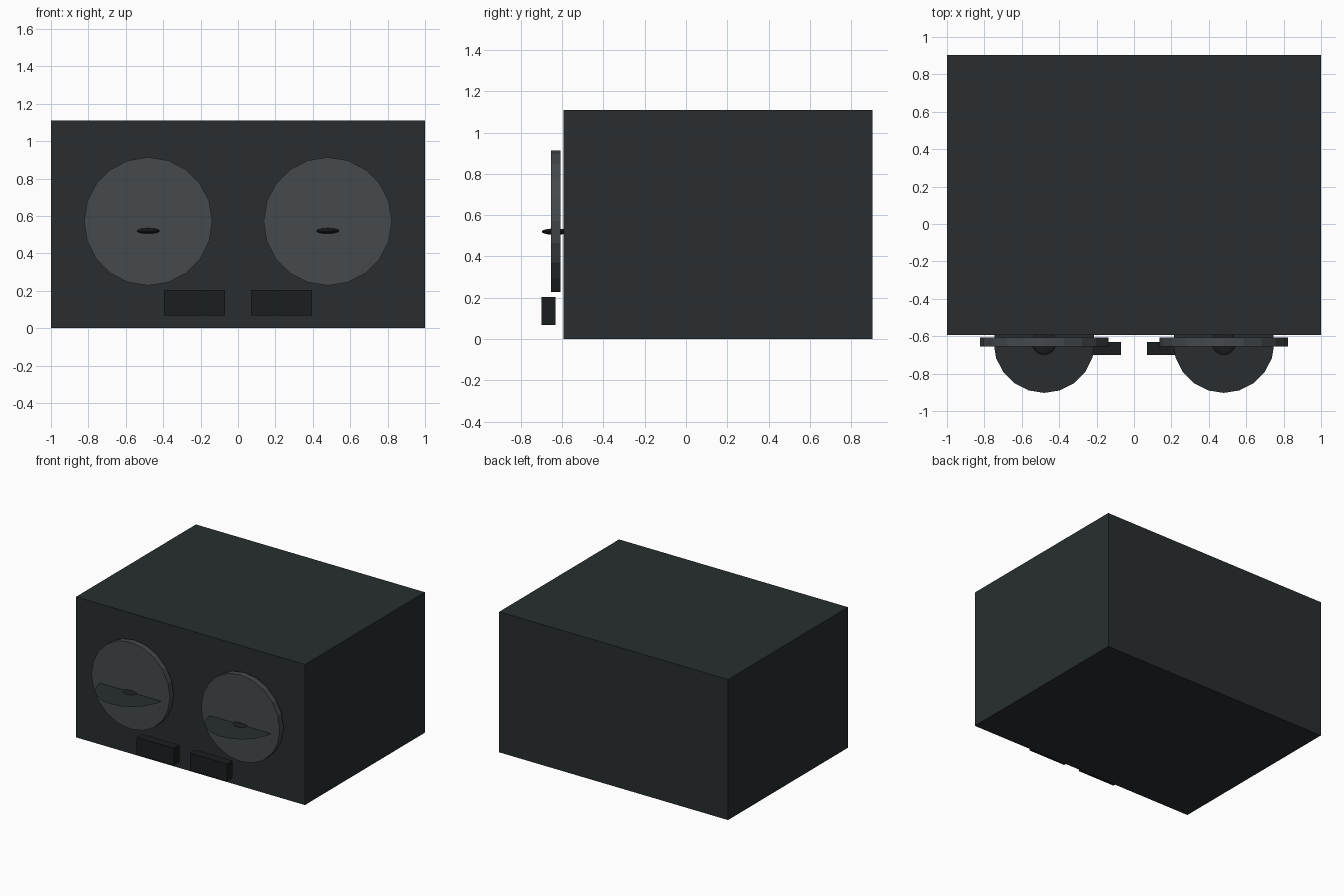
import bpy
from math import pi

if "Cube" in bpy.data.objects:
    bpy.data.objects.remove(bpy.data.objects["Cube"])


def paint(name, rgb):
    mat = bpy.data.materials.new(name)
    mat.diffuse_color = (*rgb, 1)
    mat.use_nodes = True
    mat.node_tree.nodes["Principled BSDF"].inputs["Base Color"].default_value = mat.diffuse_color
    return mat


casing = paint("casing_dark", (0.021, 0.027, 0.029))
plate = paint("plate_grey", (0.060, 0.067, 0.073))
trim = paint("trim_black", (0.011, 0.013, 0.014))


def finish(name, mat):
    obj = bpy.context.object
    obj.name = name
    obj.data.materials.append(mat)
    bpy.ops.object.transform_apply(location=False, rotation=True, scale=True)
    return obj


def box(name, lo, hi, mat):
    mid = [(a + b) / 2 for a, b in zip(lo, hi)]
    bpy.ops.mesh.primitive_cube_add(size=1, location=mid)
    bpy.context.object.scale = [b - a for a, b in zip(lo, hi)]
    return finish(name, mat)


# Main cabinet
box("cabinet", (-1, -0.593, 0), (1, 0.903, 1.11), casing)

for side, s in (("left", -1), ("right", 1)):
    x = s * 0.48

    # Round face plate standing just off the cabinet
    bpy.ops.mesh.primitive_cylinder_add(vertices=20, radius=0.343, depth=0.047,
                                        location=(x, -0.631, 0.571), rotation=(pi / 2, 0, 0))
    finish(side + "_round_plate", plate)

    # Paper-thin horizontal disc passing through the plate
    bpy.ops.mesh.primitive_circle_add(vertices=20, radius=0.271, fill_type='NGON',
                                      location=(x, -0.632, 0.52))
    finish(side + "_thin_fin", casing)

    # Flattened hub at the middle of the fin
    bpy.ops.mesh.primitive_uv_sphere_add(segments=20, ring_count=10, radius=0.064,
                                         location=(x, -0.635, 0.52))
    bpy.context.object.scale.z = 0.24
    finish(side + "_hub", trim)

    # Small block below the plate
    x0, x1 = sorted((s * 0.07, s * 0.395))
    box(side + "_lower_block", (x0, -0.70, 0.067), (x1, -0.631, 0.203), trim)
